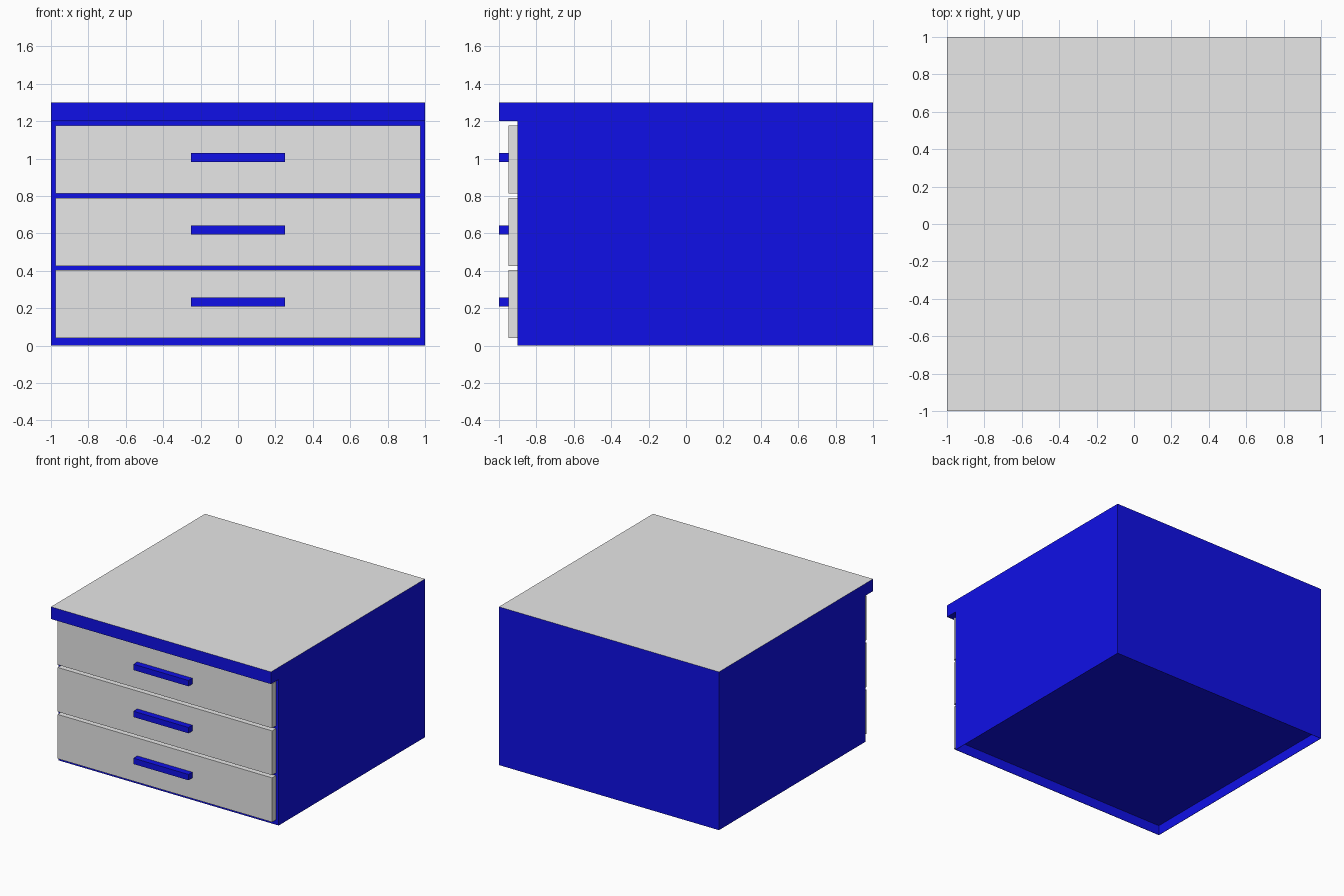
import bpy, bmesh

default = bpy.data.objects.get("Cube")
if default:
    bpy.data.objects.remove(default, do_unlink=True)


def material(name, colour):
    mat = bpy.data.materials.new(name)
    mat.use_nodes = True
    mat.diffuse_color = colour
    mat.node_tree.nodes["Principled BSDF"].inputs["Base Color"].default_value = colour
    return mat


blue = material("deep blue", (0.005, 0.005, 0.8, 1))
grey = material("light grey", (0.8, 0.8, 0.8, 1))


def box(name, low, high, mats, edit=None):
    """Box between two corners, with an optional bmesh edit."""
    bm = bmesh.new()
    bmesh.ops.create_cube(bm, size=1)
    for v in bm.verts:
        v.co = [high[i] if v.co[i] > 0 else low[i] for i in range(3)]
    bm.normal_update()
    if edit:
        edit(bm)
    mesh = bpy.data.meshes.new(name)
    bm.to_mesh(mesh)
    bm.free()
    for mat in mats:
        mesh.materials.append(mat)
    obj = bpy.data.objects.new(name, mesh)
    bpy.context.collection.objects.link(obj)
    return obj


def recess_bottom(bm):
    bottom = [f for f in bm.faces if f.normal.z < -0.9]
    bmesh.ops.inset_region(bm, faces=bottom, thickness=0.004)
    # Straight walls: a second ring is extruded and lifted
    lifted = bmesh.ops.extrude_face_region(bm, geom=bottom)["geom"]
    bmesh.ops.delete(bm, geom=bottom, context="FACES_ONLY")
    bmesh.ops.translate(bm, vec=(0, 0, 0.08),
                        verts=[g for g in lifted if isinstance(g, bmesh.types.BMVert)])
    bmesh.ops.recalc_face_normals(bm, faces=bm.faces)


def paint_top(bm):
    for f in bm.faces:
        f.material_index = int(f.normal.z > 0.9)


# Cabinet body, hollow underneath, and overhanging worktop
box("cabinet_body", (-1, -0.9, 0), (1, 1, 1.2), [blue], recess_bottom)
box("worktop", (-1, -1, 1.2), (1, 1, 1.3), [blue, grey], paint_top)

# Three drawers, each with a bar handle
for i, level in enumerate(("bottom", "middle", "top")):
    z = 0.222 + i * 0.386
    box(level + "_drawer_front", (-0.975, -0.95, z - 0.182), (0.975, -0.9, z + 0.182), [grey])
    grip = z + 0.011
    box(level + "_handle", (-0.25, -1, grip - 0.024), (0.25, -0.95, grip + 0.024), [blue])
